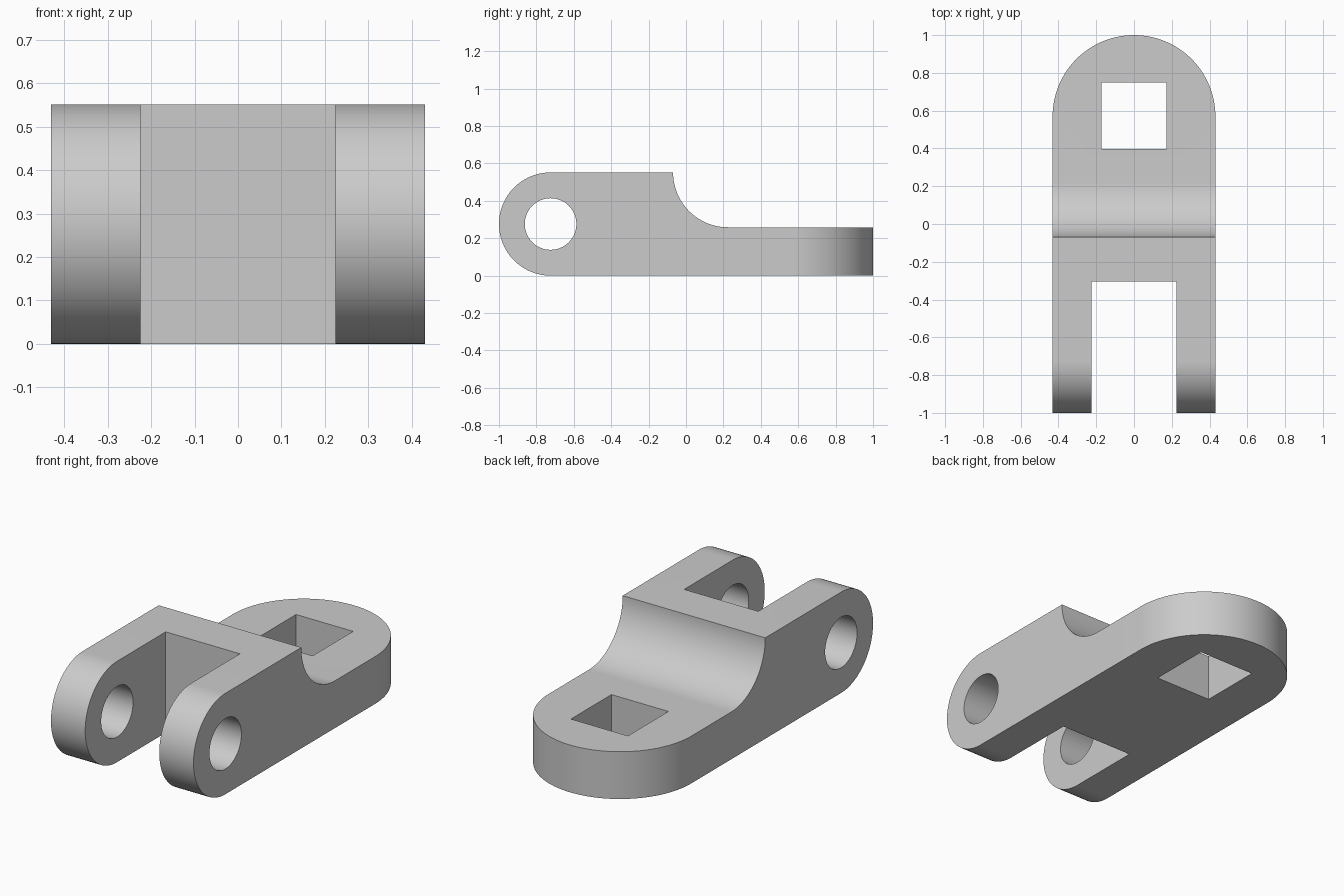
import bpy, bmesh
from math import cos, sin, pi
from mathutils import Vector

if "Cube" in bpy.data.objects:
    bpy.data.objects.remove(bpy.data.objects["Cube"])

U = 1 / 29          # drawing module
W = 12.5 * U        # half width
R = 8 * U           # radius of the clevis ends
H = 2 * R           # full height
T = 7.5 * U         # tongue thickness
STEP = -2 * U       # where the raised block ends
F = H - T           # radius of the concave step


def arc(cx, cy, r, a0, a1, n=48):
    return [(cx + r * cos(a0 + (a1 - a0) * i / n),
             cy + r * sin(a0 + (a1 - a0) * i / n)) for i in range(n + 1)]


def prism(name, points, axis, lo, hi):
    """Extrude a 2D outline along x (outline in y,z) or z (outline in x,y)."""
    place = (lambda p, d: (d, p[0], p[1])) if axis == 'x' else (lambda p, d: (p[0], p[1], d))
    bm = bmesh.new()
    face = bm.faces.new([bm.verts.new(place(p, lo)) for p in points])
    ext = bmesh.ops.extrude_face_region(bm, geom=[face])
    verts = [g for g in ext['geom'] if isinstance(g, bmesh.types.BMVert)]
    shift = Vector(place((0, 0), hi - lo))
    bmesh.ops.translate(bm, vec=shift, verts=verts)
    bmesh.ops.recalc_face_normals(bm, faces=bm.faces)
    mesh = bpy.data.meshes.new(name)
    bm.to_mesh(mesh)
    bm.free()
    ob = bpy.data.objects.new(name, mesh)
    bpy.context.collection.objects.link(ob)
    return ob


def boolean(target, cutter, operation):
    cutter.hide_render = True
    mod = target.modifiers.new(cutter.name, 'BOOLEAN')
    mod.operation, mod.solver, mod.object = operation, 'EXACT', cutter
    bpy.context.view_layer.objects.active = target
    bpy.ops.object.modifier_apply(modifier=mod.name)
    bpy.data.objects.remove(cutter)


# Side profile: round clevis end, concave step, flat tongue
side = (arc(-1 + R, R, R, 1.5 * pi, 0.5 * pi)
        + arc(STEP + F, H, F, pi, 1.5 * pi)
        + [(1.1, T), (1.1, 0)])
link = prism("clevis_link", side, 'x', -W, W)

# Plan outline: round tongue end and the fork slot
s, d = 6.5 * U, -0.304
plan = arc(0, 1 - W, W, 0, pi, 64)
plan[0], plan[-1] = (W, 1 - W), (-W, 1 - W)
wide = 0.1          # keep the outline clear of the straight sides
rounding = plan + [(-W - wide, 1 - W), (-W - wide, 1.2), (W + wide, 1.2), (W + wide, 1 - W)]
boolean(link, prism("tongue_rounding", rounding, 'z', -0.1, 0.7), 'DIFFERENCE')
slot = [(-s, -1.1), (s, -1.1), (s, d), (-s, d)]
boolean(link, prism("fork_slot", slot, 'z', -0.1, 0.7), 'DIFFERENCE')

# Pin hole through both fork arms, square hole through the tongue
pin = arc(-1 + R, R, 4 * U, 0, 2 * pi, 64)[:-1]
boolean(link, prism("pin_hole", pin, 'x', -0.6, 0.6), 'DIFFERENCE')
q = 5 * U
square = [(-q, 0.398), (q, 0.398), (q, 0.748), (-q, 0.748)]
boolean(link, prism("square_hole", square, 'z', -0.1, 0.7), 'DIFFERENCE')

# Smooth curved faces, sharp edges
bpy.ops.object.select_all(action='DESELECT')
link.select_set(True)
bpy.context.view_layer.objects.active = link
bpy.ops.object.shade_smooth_by_angle(angle=pi / 6)
